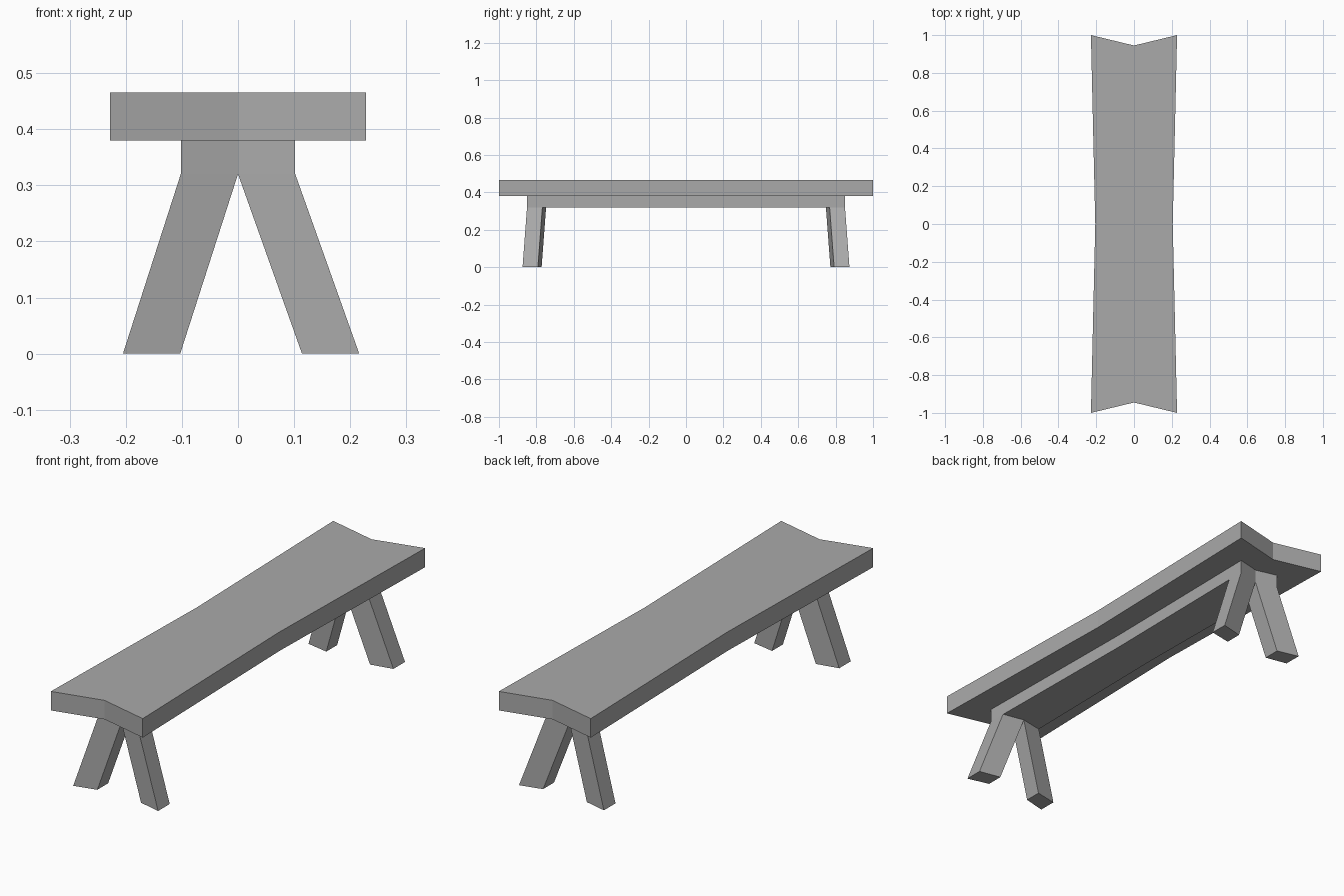
import bpy
import bmesh

cube = bpy.data.objects.get("Cube")
if cube:
    bpy.data.objects.remove(cube)

grey = bpy.data.materials.new("plain grey")
grey.use_nodes = True
grey.diffuse_color = (0.4, 0.4, 0.4, 1)
grey.node_tree.nodes["Principled BSDF"].inputs["Base Color"].default_value = (0.4, 0.4, 0.4, 1)


def prism(name, bottom, top):
    """Solid joining two matching outlines."""
    bm = bmesh.new()
    low = [bm.verts.new(p) for p in bottom]
    high = [bm.verts.new(p) for p in top]
    bm.faces.new(low)
    bm.faces.new(high)
    for i in range(len(low)):
        j = (i + 1) % len(low)
        bm.faces.new((low[i], low[j], high[j], high[i]))
    bmesh.ops.recalc_face_normals(bm, faces=bm.faces)
    mesh = bpy.data.meshes.new(name)
    bm.to_mesh(mesh)
    bm.free()
    mesh.materials.append(grey)
    obj = bpy.data.objects.new(name, mesh)
    bpy.context.collection.objects.link(obj)


def plank(name, end_x, waist_x, end_y, notch_y, z0, z1):
    """Board with a narrowed waist and V-notched ends."""
    outline = [(end_x, -end_y), (waist_x, 0), (end_x, end_y), (0, notch_y),
               (-end_x, end_y), (-waist_x, 0), (-end_x, -end_y), (0, -notch_y)]
    prism(name, [(x, y, z0) for x, y in outline], [(x, y, z1) for x, y in outline])


# Seat and the narrower beam beneath it
plank("seat", 0.228, 0.205, 1.0, 0.945, 0.38, 0.465)
plank("beam", 0.102, 0.092, 0.85, 0.825, 0.32, 0.38)

# Splayed legs, skewed to follow the notched beam ends
for end, sy in (("front", -1), ("back", 1)):
    for side, sx, splay in (("left", 1, 0.114), ("right", -1, 0.103)):
        section = [(0, 0.825), (0.102, 0.85), (0.102, 0.768), (0, 0.748)]
        top = [(sx * x, sy * y, 0.32) for x, y in section]
        foot = [(sx * (x + splay), sy * (y + 0.024), 0) for x, y in section]
        prism(f"{end}_{side}_leg", foot, top)
